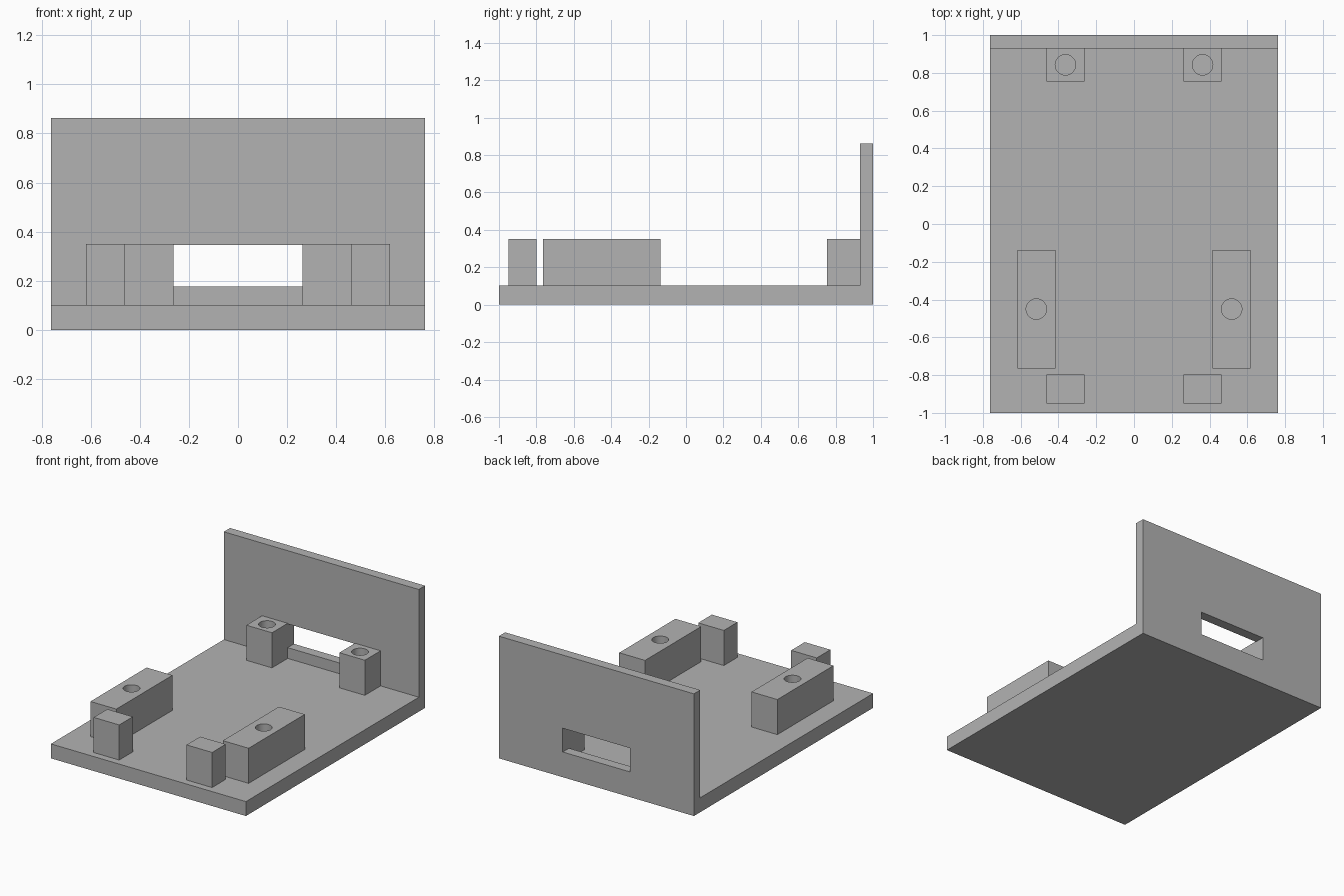
import bpy, bmesh
from mathutils import Matrix, Vector

if "Cube" in bpy.data.objects:
    bpy.data.objects.remove(bpy.data.objects["Cube"], do_unlink=True)

grey = bpy.data.materials.new("plain_grey")
grey.use_nodes = True
grey.diffuse_color = (0.45, 0.45, 0.45, 1)
grey.node_tree.nodes["Principled BSDF"].inputs["Base Color"].default_value = (0.45, 0.45, 0.45, 1)

HALF_W, BASE_TOP, POST_TOP, WALL_TOP = 0.762, 0.102, 0.35, 0.863
WALL_FRONT = 0.93


def finish(name, bm):
    bmesh.ops.recalc_face_normals(bm, faces=bm.faces)
    mesh = bpy.data.meshes.new(name)
    bm.to_mesh(mesh)
    bm.free()
    mesh.materials.append(grey)
    obj = bpy.data.objects.new(name, mesh)
    bpy.context.collection.objects.link(obj)
    return obj


def box(name, lo, hi):
    lo, hi = Vector(lo), Vector(hi)
    bm = bmesh.new()
    bmesh.ops.create_cube(bm, size=1, matrix=Matrix.Translation((lo + hi) / 2) @ Matrix.Diagonal((*(hi - lo), 1)))
    return finish(name, bm)


def cylinder(name, x, y, lo, hi, radius):
    bm = bmesh.new()
    bmesh.ops.create_cone(bm, cap_ends=True, segments=48, radius1=radius, radius2=radius,
                          depth=hi - lo, matrix=Matrix.Translation((x, y, (lo + hi) / 2)))
    return finish(name, bm)


def cut(obj, cutter):
    cutter.hide_render = True
    mod = obj.modifiers.new("cut", 'BOOLEAN')
    mod.operation, mod.solver, mod.object = 'DIFFERENCE', 'EXACT', cutter
    bpy.context.view_layer.objects.active = obj
    bpy.ops.object.modifier_apply(modifier=mod.name)
    bpy.data.objects.remove(cutter, do_unlink=True)


# Base plate and back wall as one L-shaped extrusion
profile = [(-1, 0), (1, 0), (1, WALL_TOP), (WALL_FRONT, WALL_TOP), (WALL_FRONT, BASE_TOP), (-1, BASE_TOP)]
bm = bmesh.new()
side = bm.faces.new([bm.verts.new((-HALF_W, y, z)) for y, z in profile])
ext = bmesh.ops.extrude_face_region(bm, geom=[side])
bmesh.ops.translate(bm, vec=(2 * HALF_W, 0, 0), verts=[v for v in ext["geom"] if isinstance(v, bmesh.types.BMVert)])
bracket = finish("base_and_back_wall", bm)

# Connector opening through the wall
cut(bracket, box("opening_cutter", (-0.263, 0.85, 0.178), (0.263, 1.1, 0.346)))

# Mounting blocks: name, inner x, outer x, front y, back y, has screw hole
blocks = [
    ("back_post", 0.263, 0.463, 0.755, WALL_FRONT, True),
    ("long_block", 0.416, 0.618, -0.764, -0.137, True),
    ("front_post", 0.263, 0.463, -0.95, -0.798, False),
]
for name, x0, x1, y0, y1, drilled in blocks:
    for label, s in (("left", 1), ("right", -1)):
        xs = sorted((s * x0, s * x1))
        block = box(f"{label}_{name}", (xs[0], y0, BASE_TOP), (xs[1], y1, POST_TOP))
        if drilled:
            cut(block, cylinder("screw_cutter", sum(xs) / 2, (y0 + y1) / 2, 0, 0.5, 0.054))
            # Smooth bore, sharp rim
            bpy.ops.object.select_all(action='DESELECT')
            block.select_set(True)
            bpy.context.view_layer.objects.active = block
            bpy.ops.object.shade_smooth_by_angle()
